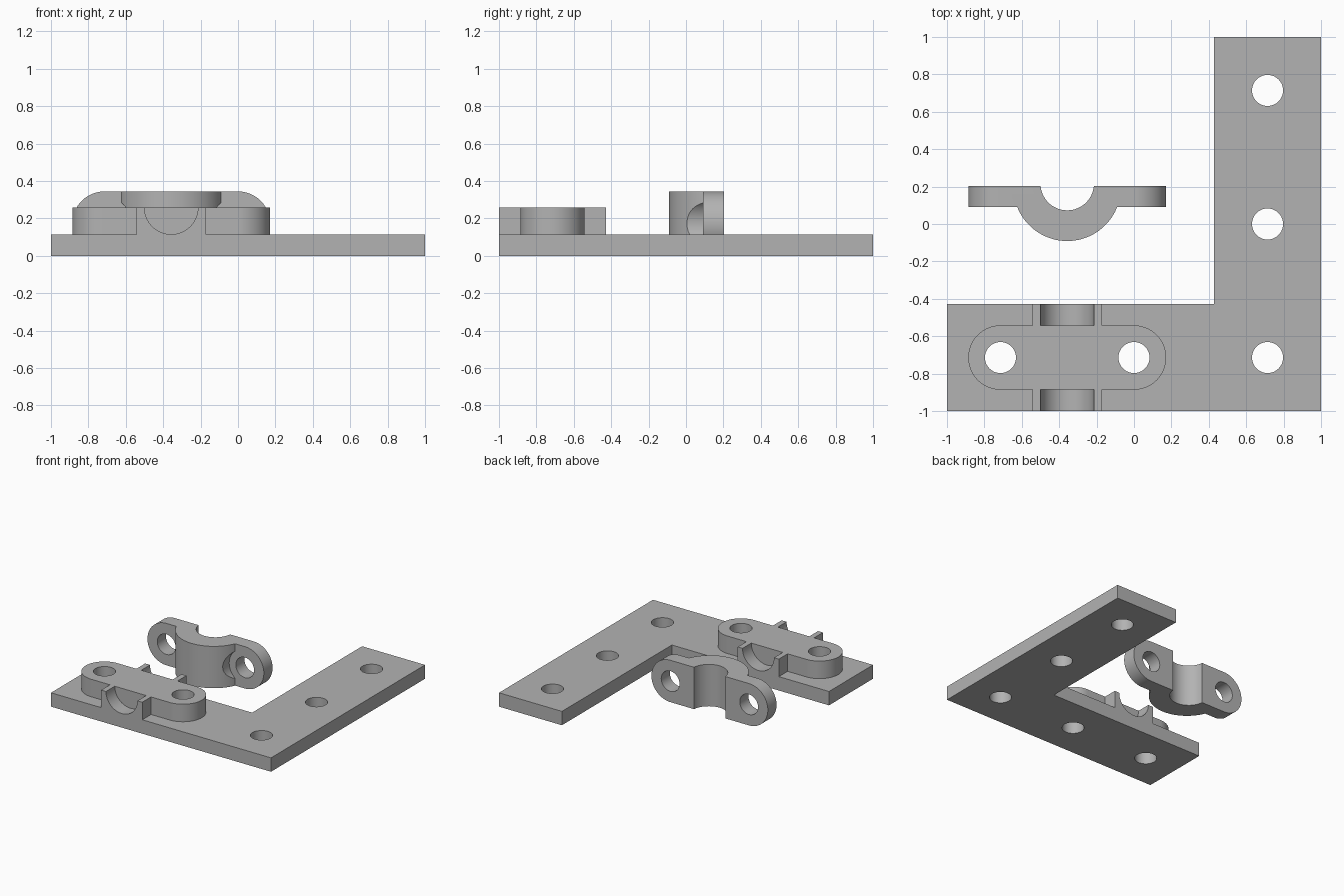
import bpy, bmesh
from math import sin, cos, pi, radians

cube = bpy.data.objects.get("Cube")
if cube:
    bpy.data.objects.remove(cube, do_unlink=True)

# Main dimensions
PLATE, TOP = 0.114, 0.258          # plate thickness, saddle height
MID = -0.357                       # centre of the clamped rod
LUGS = (-0.714, 0.0)               # bolt centres of both clamp halves
HOLE, LUG_R, BORE = 0.083, 0.172, 0.143

grey = bpy.data.materials.new("grey_metal")
grey.use_nodes = True
grey.diffuse_color = (0.45, 0.45, 0.45, 1)
grey.node_tree.nodes["Principled BSDF"].inputs["Base Color"].default_value = grey.diffuse_color


def arc(cu, cv, r, a0, a1, steps=48):
    angles = [radians(a0 + (a1 - a0) * i / steps) for i in range(steps + 1)]
    return [(cu + r * cos(a), cv + r * sin(a)) for a in angles]


def circle(cu, cv, r):
    return arc(cu, cv, r, 0, 360, 64)[:-1]


def slot(cv):
    return arc(LUGS[1], cv, LUG_R, -90, 90) + arc(LUGS[0], cv, LUG_R, 90, 270)


def prism(name, outline, lo, hi, axis="z"):
    """Extrude an outline along z (outline in xy) or along y (outline in xz)."""
    bm = bmesh.new()
    place = (lambda u, v: (u, v, lo)) if axis == "z" else (lambda u, v: (u, lo, v))
    face = bm.faces.new([bm.verts.new(place(u, v)) for u, v in outline])
    step = (0, 0, hi - lo) if axis == "z" else (0, hi - lo, 0)
    new = bmesh.ops.extrude_face_region(bm, geom=[face])["geom"]
    bmesh.ops.translate(bm, vec=step, verts=[g for g in new if isinstance(g, bmesh.types.BMVert)])
    bmesh.ops.recalc_face_normals(bm, faces=bm.faces)
    mesh = bpy.data.meshes.new(name)
    bm.to_mesh(mesh)
    bm.free()
    mesh.materials.append(grey)
    obj = bpy.data.objects.new(name, mesh)
    bpy.context.collection.objects.link(obj)
    return obj


def combine(target, tool, operation):
    """Apply a boolean and remove the tool."""
    bpy.context.view_layer.objects.active = target
    mod = target.modifiers.new("join", "BOOLEAN")
    mod.operation, mod.solver, mod.object = operation, "EXACT", tool
    bpy.ops.object.modifier_apply(modifier=mod.name)
    bpy.data.objects.remove(tool, do_unlink=True)


def finish(obj):
    bpy.ops.object.select_all(action="DESELECT")
    obj.select_set(True)
    bpy.context.view_layer.objects.active = obj
    bpy.ops.object.shade_smooth_by_angle(angle=radians(30))


# L-shaped base plate
ell = [(-1, -1), (1, -1), (1, 1), (0.428, 1), (0.428, -0.428), (-1, -0.428)]
bracket = prism("bracket_base", ell, 0, PLATE)

# Lower saddle: bolt lugs and grooved block
combine(bracket, prism("lower_lugs", slot(-0.714), PLATE / 2, TOP), "UNION")
w = 0.187
saddle = [(MID + w, TOP), (MID + w, PLATE / 2), (MID - w, PLATE / 2), (MID - w, TOP)]
saddle += arc(MID, TOP, BORE, 180, 360)
combine(bracket, prism("saddle_block", saddle, -1, -0.428, "y"), "UNION")

# Bolt holes through the bracket
for x, y in [(LUGS[0], -0.714), (LUGS[1], -0.714), (0.714, -0.714), (0.714, 0), (0.714, 0.714)]:
    combine(bracket, prism("hole_cutter", circle(x, y, HOLE), -0.1, 0.5), "DIFFERENCE")
finish(bracket)

# Loose clamp cap standing on edge: half-round body
FRONT, BACK, H = 0.09, 0.203, 2 * LUG_R
cap = prism("clamp_cap", arc(MID, 0.196, 0.287, 190, 350), 0, H)

# Bolt-head clearance cut into the body
for x in LUGS:
    combine(cap, prism("clearance_cutter", circle(x, LUG_R, 0.143), -0.3, FRONT + 0.01, "y"), "DIFFERENCE")

# Cap lugs, bolt holes and rod bore
combine(cap, prism("cap_lugs", slot(LUG_R), FRONT, BACK, "y"), "UNION")
for x in LUGS:
    combine(cap, prism("hole_cutter", circle(x, LUG_R, HOLE), -0.3, 0.4, "y"), "DIFFERENCE")
combine(cap, prism("bore_cutter", circle(MID, 0.216, BORE), -0.1, 0.5), "DIFFERENCE")
finish(cap)
